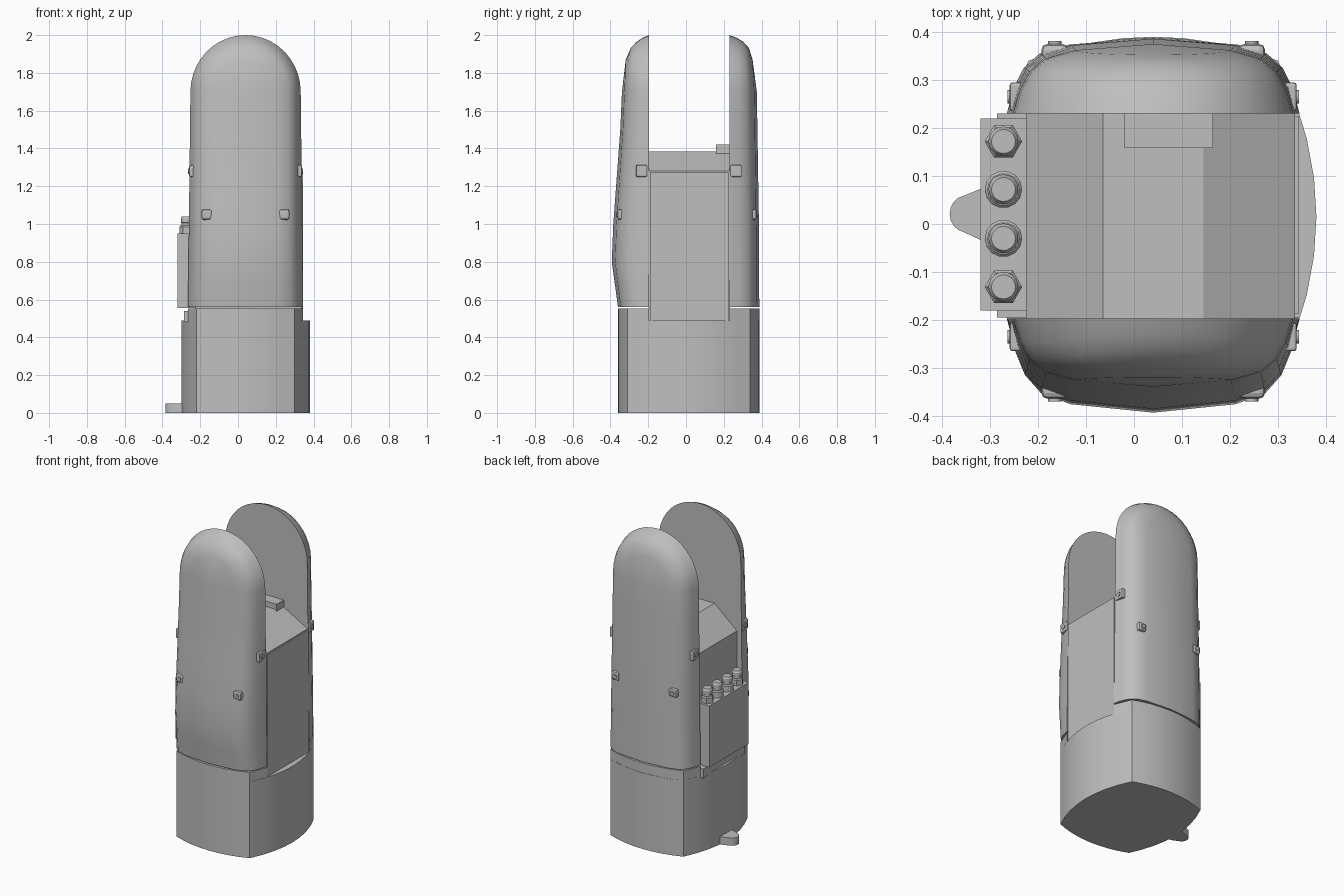
import bpy, bmesh, math
from mathutils import Vector

if "Cube" in bpy.data.objects:
    bpy.data.objects.remove(bpy.data.objects["Cube"], do_unlink=True)

CX, CY = 0.04, 0.015   # centre of the column
GREY = (0.52, 0.52, 0.52, 1)
mat = bpy.data.materials.new("plain grey")
mat.use_nodes = True
mat.diffuse_color = GREY
mat.node_tree.nodes["Principled BSDF"].inputs["Base Color"].default_value = GREY


def finish(name, bm, smooth=None, bevel=0):
    bmesh.ops.remove_doubles(bm, verts=bm.verts, dist=1e-5)
    bmesh.ops.recalc_face_normals(bm, faces=bm.faces)
    me = bpy.data.meshes.new(name)
    bm.to_mesh(me)
    bm.free()
    me.materials.append(mat)
    ob = bpy.data.objects.new(name, me)
    bpy.context.collection.objects.link(ob)
    if bevel:
        m = ob.modifiers.new("bevel", "BEVEL")
        m.width, m.segments = bevel, 2
    if smooth:
        bpy.ops.object.select_all(action="DESELECT")
        ob.select_set(True)
        bpy.context.view_layer.objects.active = ob
        bpy.ops.object.shade_smooth_by_angle(angle=math.radians(smooth))
    return ob


def prism(name, pts, lo, hi, axis="z", smooth=None):
    """Extrude a 2D outline along z (x, y points) or along y (x, z points)."""
    bm = bmesh.new()
    place = (lambda a, b, c: (a, b, c)) if axis == "z" else (lambda a, b, c: (a, c, b))
    low = [bm.verts.new(place(a, b, lo)) for a, b in pts]
    top = [bm.verts.new(place(a, b, hi)) for a, b in pts]
    bm.faces.new(low)
    bm.faces.new(top)
    for i in range(len(pts)):
        j = (i + 1) % len(pts)
        bm.faces.new((low[i], low[j], top[j], top[i]))
    return finish(name, bm, smooth)


def box(name, x, y, z, bevel=0):
    bm = bmesh.new()
    bmesh.ops.create_cube(bm, size=1)
    for v in bm.verts:
        v.co = Vector([(r[0] + r[1]) / 2 + c * (r[1] - r[0]) for r, c in zip((x, y, z), v.co)])
    return finish(name, bm, bevel=bevel)


def lathe(name, centre, profile, sides, axis="z", smooth=None):
    """Stack of (radius, height) rings around an axis."""
    bm = bmesh.new()
    rings = []
    for r, h in profile:
        ring = []
        for i in range(sides):
            a = 2 * math.pi * i / sides
            p, q = r * math.cos(a), r * math.sin(a)
            o = {"z": (p, q, h), "y": (p, h, q), "x": (h, p, q)}[axis]
            ring.append(bm.verts.new(Vector(centre) + Vector(o)))
        rings.append(ring)
    for a, b in zip(rings, rings[1:]):
        for i in range(sides):
            j = (i + 1) % sides
            bm.faces.new((a[i], a[j], b[j], b[i]))
    bm.faces.new(rings[0])
    bm.faces.new(rings[-1])
    return finish(name, bm, smooth)


def lerp(table, t):
    for (a, u), (b, v) in zip(table, table[1:]):
        if t <= b:
            return u + (v - u) * max(0, (t - a) / (b - a))
    return table[-1][1]


# Base column: a square with four bulging sides
def bulged(hx, hy, bx, by, n=8):
    ts = [-1 + 2 * i / n for i in range(n)]
    out = [(t * hx, -hy - by * (1 - t * t)) for t in ts]
    out += [(hx + bx * (1 - t * t), t * hy) for t in ts]
    out += [(-x, -y) for x, y in out]
    return [(CX + x, CY + y) for x, y in out]


prism("base_column", bulged(0.26, 0.325, 0.08, 0.05), 0, 0.49, smooth=25)

# Collars below the two shells
for name, s, inner, edge, peak in (("front_collar", -1, 0.195, 0.31, 0.36),
                                   ("back_collar", 1, 0.23, 0.34, 0.388)):
    pts = [(CX - 0.305, s * inner)]
    for i in range(9):
        t = -1 + i / 4
        pts.append((CX + 0.26 * t, s * (edge + (peak - edge) * (1 - t * t))))
    pts.append((CX + 0.305, s * inner))
    prism(name, pts, 0.485, 0.552, smooth=25)


# Arched shells: nested arches stepping outwards to a central ridge
def shell(name, s, inner, peaks):
    ARC_Z, BOTTOM = 1.70, 0.56
    levels = [BOTTOM, 0.68, 0.8, 1.0, 1.25, 1.5]
    steps = [(0, 0), (0.015, 0.35), (0.035, 0.6), (0.068, 0.79), (0.13, 0.91), (1, 1)]
    bm = bmesh.new()
    rings = []
    for inset, f in steps:
        pts = []
        for z in levels:
            pts.append((max(0, lerp([(0.56, 0.305), (1.7, 0.292)], z) - inset), z))
        r = max(0, 0.292 - inset)
        arc = [(r * math.cos(math.pi * i / 20),
                ARC_Z + (r + 0.008 * (r > 0)) * math.sin(math.pi * i / 20)) for i in range(21)]
        pts = pts + arc + [(-x, z) for x, z in reversed(pts)]
        rings.append([bm.verts.new((CX + x, s * (inner + f * (lerp(peaks, z) - inner)), z))
                      for x, z in pts])
    n = len(rings[0])
    for a, b in zip(rings, rings[1:]):
        for i in range(n - 1):
            bm.faces.new((a[i], a[i + 1], b[i + 1], b[i]))
    bm.faces.new(rings[0])
    bm.faces.new([r[0] for r in rings] + [r[-1] for r in reversed(rings[:-1])])
    bmesh.ops.dissolve_degenerate(bm, dist=1e-5, edges=bm.edges)
    return finish(name, bm, smooth=28)


shell("front_shell", -1, 0.197,
      [(0.56, 0.36), (0.8, 0.393), (1.0, 0.385), (1.5, 0.348), (1.9, 0.33), (2.0, 0.29)])
shell("back_shell", 1, 0.23,
      [(0.56, 0.388), (1.0, 0.386), (1.7, 0.375), (1.94, 0.36), (2.0, 0.34)])

# Central housing with sloping roof, side panel and latch
prism("housing", [(-0.225, 0.485), (0.335, 0.485), (0.335, 1.28), (0.145, 1.385),
                  (-0.065, 1.385), (-0.225, 1.25)], -0.197, 0.232, axis="y")
box("side_panel", (0.33, 0.343), (-0.188, 0.225), (0.49, 1.275))
box("roof_latch", (-0.02, 0.165), (0.158, 0.235), (1.37, 1.42))

# Connector box and its four plugs
box("left_ledge", (-0.285, -0.2), (-0.195, 0.23), (0.48, 0.54))
box("connector_box", (-0.32, -0.22), (-0.18, 0.22), (0.555, 0.95))
for i, y in enumerate((0.172, 0.072, -0.03, -0.131)):
    c = (-0.272, y, 0.95)
    lathe(f"plug_nut_{i + 1}", c, [(0.039, -0.005), (0.039, 0.035), (0.033, 0.042)],
          6 if i in (0, 3) else 14)
    lathe(f"plug_cap_{i + 1}", c, [(0.027, 0.03), (0.027, 0.055), (0.031, 0.058),
                                   (0.031, 0.08), (0.025, 0.09)], 20, smooth=30)

# Small foot tab at the bottom
tab = [(-0.25, -0.05), (-0.32, -0.033)]
tab += [(-0.35 + 0.034 * math.cos(math.radians(a)), 0.021 + 0.038 * math.sin(math.radians(a)))
        for a in range(260, 99, -20)]
tab += [(-0.32, 0.073), (-0.25, 0.09)]
prism("foot_tab", tab, 0, 0.05, smooth=30)

# Fixing lugs on the faces and flanks of the shells
for side, s in (("right", -1), ("left", 1)):
    for end, e, face_y, flank_y in (("front", -1, 0.352, 0.235), ("back", 1, 0.363, 0.265)):
        x = CX + s * 0.205
        y0, y1 = sorted((e * (face_y - 0.03), e * (face_y + 0.012)))
        box(f"{end}_{side}_face_lug", (x - 0.028, x + 0.028), (y0, y1), (1.022, 1.078), 0.012)
        lathe(f"{end}_{side}_face_bolt", (x, e * face_y, 1.05),
              [(0.014, 0), (0.014, e * 0.018)], 16, "y", 30)
        x0, x1 = sorted((CX + s * 0.26, CX + s * 0.299))
        y = e * flank_y
        box(f"{end}_{side}_flank_lug", (x0, x1), (y - 0.03, y + 0.03), (1.25, 1.312), 0.006)
        lathe(f"{end}_{side}_flank_bolt", (CX + s * 0.29, y, 1.28),
              [(0.014, 0), (0.014, s * 0.014)], 16, "x", 30)
